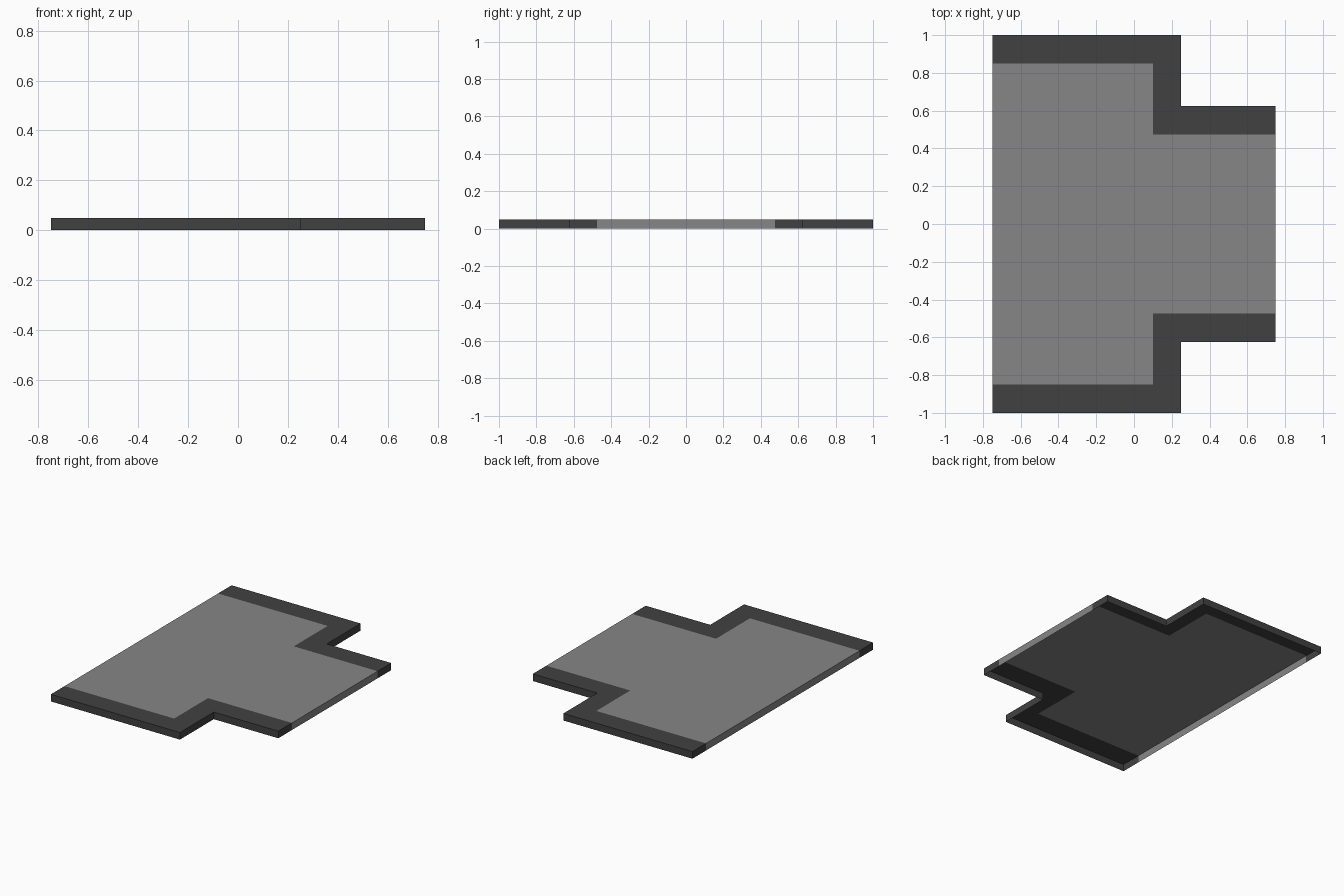
import bpy
import bmesh

cube = bpy.data.objects.get("Cube")
if cube:
    bpy.data.objects.remove(cube, do_unlink=True)

HEIGHT = 0.05


def make_material(name, value):
    mat = bpy.data.materials.new(name)
    mat.use_nodes = True
    colour = (value, value, value, 1)
    mat.diffuse_color = colour
    bsdf = mat.node_tree.nodes["Principled BSDF"]
    bsdf.inputs["Base Color"].default_value = colour
    bsdf.inputs["Roughness"].default_value = 0.9
    return mat


def make_shell(name, tops, wall_paths, mat):
    """Flat top faces with walls hanging below, open underneath."""
    bm = bmesh.new()

    def face(points):
        bm.faces.new([bm.verts.new(p) for p in points])

    for top in tops:
        face([(x, y, HEIGHT) for x, y in top])
    for path in wall_paths:
        for a, b in zip(path, path[1:]):
            face([(*a, 0), (*b, 0), (*b, HEIGHT), (*a, HEIGHT)])
    bmesh.ops.remove_doubles(bm, verts=bm.verts[:], dist=0.0001)
    mesh = bpy.data.meshes.new(name)
    bm.to_mesh(mesh)
    bm.free()
    mesh.materials.append(mat)
    obj = bpy.data.objects.new(name, mesh)
    bpy.context.collection.objects.link(obj)


def mirror(points):
    """Reflect front to back, keeping the winding."""
    return [(x, -y) for x, y in reversed(points)]


dark = make_material("dark grey border", 0.053)
light = make_material("mid grey floor", 0.24)

# Stepped edge of the back half, outside and inside
outer = [(-0.75, 1), (0.25, 1), (0.25, 0.625), (0.75, 0.625)]
inner = [(-0.75, 0.85), (0.1, 0.85), (0.1, 0.475), (0.75, 0.475)]

# Border strips with their outer walls
strips = [[inner[i], inner[i + 1], outer[i + 1], outer[i]] for i in range(3)]
rim = [inner[-1], *reversed(outer), inner[0]]
make_shell("back_border", strips, [rim], dark)
make_shell("front_border", [mirror(s) for s in strips], [mirror(rim)], dark)

# Floor between the borders, with a wall at each open end
floor = mirror(inner)[::-1] + inner[::-1]
ends = [[floor[3], floor[4]], [floor[-1], floor[0]]]
make_shell("floor_panel", [floor], ends, light)
